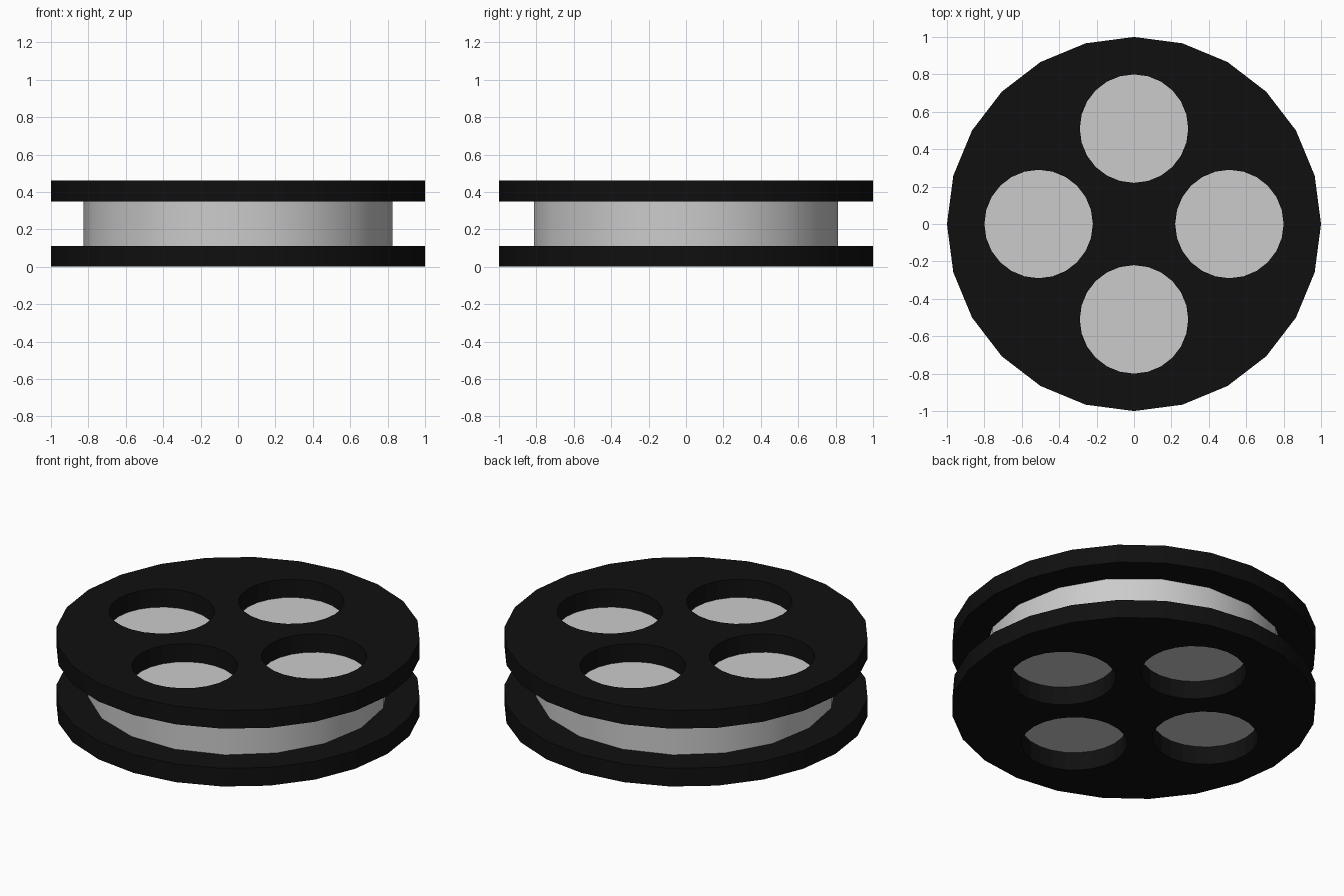
import bpy
from math import radians, cos, sin, pi

if "Cube" in bpy.data.objects:
    bpy.data.objects.remove(bpy.data.objects["Cube"])

black = bpy.data.materials.new("black_rubber")
black.diffuse_color = (0.005, 0.005, 0.005, 1)
black.use_nodes = True
black.node_tree.nodes["Principled BSDF"].inputs["Base Color"].default_value = black.diffuse_color


def cylinder(name, sides, radius, z0, z1, x=0, y=0, turn=0):
    bpy.ops.mesh.primitive_cylinder_add(
        vertices=sides, radius=radius, depth=z1 - z0,
        location=(x, y, (z0 + z1) / 2), rotation=(0, 0, turn))
    obj = bpy.context.object
    obj.name = name
    return obj


def smooth(obj):
    bpy.ops.object.select_all(action='DESELECT')
    obj.select_set(True)
    bpy.context.view_layer.objects.active = obj
    bpy.ops.object.shade_smooth_by_angle(angle=radians(30))


# Central drum, with a corner on the x axis
drum = cylinder("drum", 18, 0.825, 0.11, 0.35, turn=pi / 2)
smooth(drum)

# Four round hole cutters running through both plates
cutters = bpy.data.collections.new("hole_cutters")
bpy.context.scene.collection.children.link(cutters)
for i in range(4):
    a = i * pi / 2
    hole = cylinder("hole_cutter", 24, 0.29, -0.2, 0.7,
                    0.51 * cos(a), 0.51 * sin(a))
    for c in list(hole.users_collection):
        c.objects.unlink(hole)
    cutters.objects.link(hole)
    hole.hide_render = True
    hole.display_type = 'WIRE'

# Lower and upper perforated plates
for name, z0, z1 in (("lower_plate", 0, 0.11), ("upper_plate", 0.35, 0.46)):
    plate = cylinder(name, 24, 1, z0, z1)
    plate.data.materials.append(black)
    smooth(plate)
    cut = plate.modifiers.new("holes", 'BOOLEAN')
    cut.operation = 'DIFFERENCE'
    cut.operand_type = 'COLLECTION'
    cut.collection = cutters
    cut.solver = 'EXACT'
    plate.modifiers.move(plate.modifiers.find("holes"), 0)
